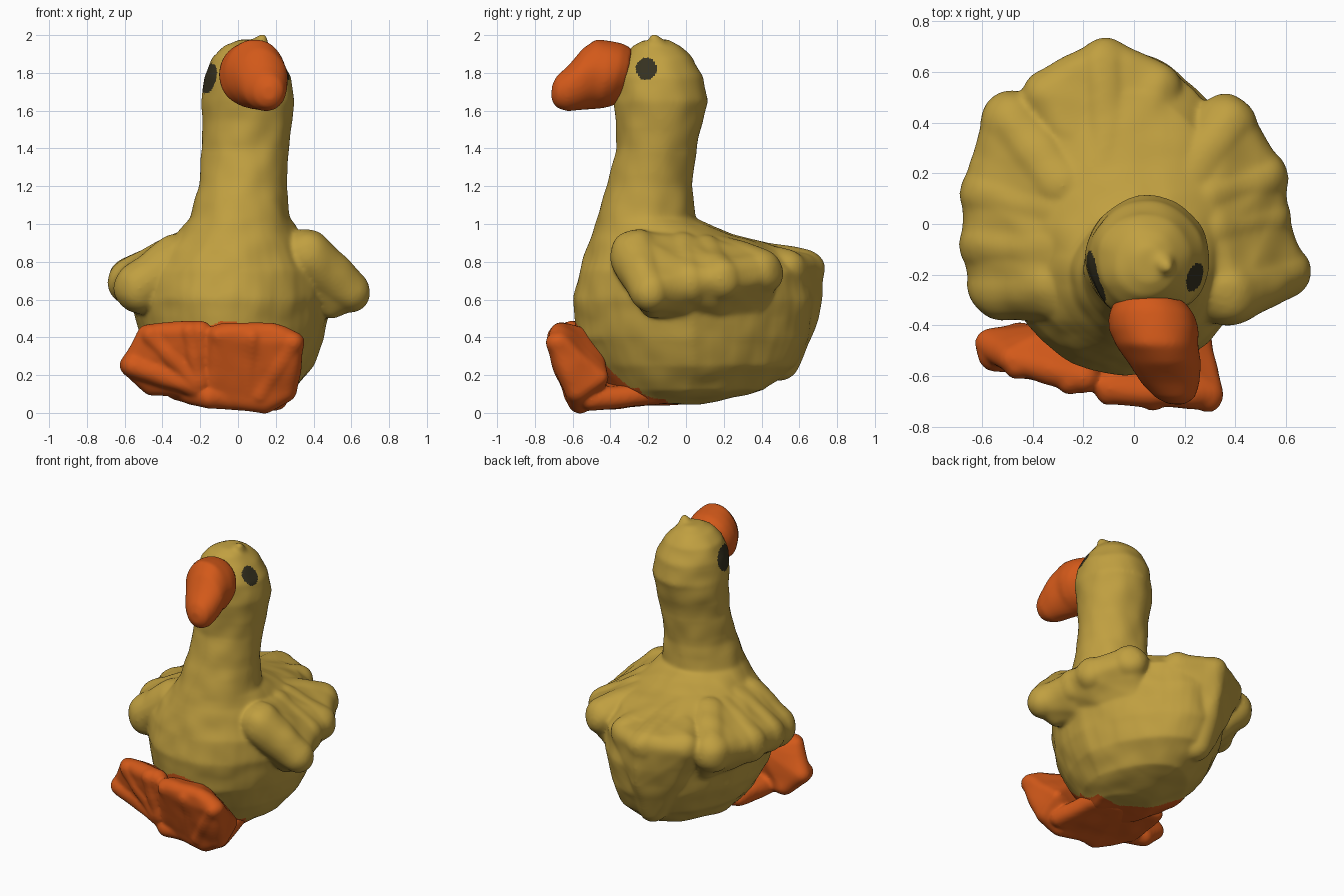
import bpy, bmesh, math
from mathutils import Vector, noise


def material(name, rgb):
    m = bpy.data.materials.new(name)
    m.diffuse_color = (*rgb, 1)
    return m


YELLOW = material("mustard_yellow", (0.53, 0.35, 0.052))
ORANGE = material("burnt_orange", (0.65, 0.10, 0.010))
DARK = material("eye_dark", (0.035, 0.030, 0.014))


def loft(bm, rings, n=48, egg=0.0):
    """Closed tube through rings of (centre, half-axis u, half-axis v); egg narrows the v end."""
    loops = []
    for k, (c, u, v) in enumerate(rings):
        loop = []
        for i in range(n):
            co, si = math.cos(2 * math.pi * i / n), math.sin(2 * math.pi * i / n)
            taper = 1 - egg * max(0, si) if c[2] < 0.9 else 1
            loop.append(bm.verts.new(Vector(c) + Vector(u) * co * taper + Vector(v) * si))
        loops.append(loop)
    for a, b in zip(loops, loops[1:]):
        for i in range(n):
            bm.faces.new((a[i], a[(i + 1) % n], b[(i + 1) % n], b[i]))
    bm.faces.new(loops[0][::-1])
    bm.faces.new(loops[-1])


def hull(bm, balls, shrink=0.0):
    """Convex clay lump wrapped round balls of (x, y, z, radius)."""
    tmp = bmesh.new()
    for x, y, z, r in balls:
        s = bmesh.ops.create_icosphere(tmp, subdivisions=3, radius=r - shrink)["verts"]
        bmesh.ops.translate(tmp, verts=s, vec=(x, y, z))
    bmesh.ops.delete(tmp, geom=tmp.edges[:], context='EDGES_FACES')
    bmesh.ops.convex_hull(tmp, input=tmp.verts[:])
    copy = {}
    for f in tmp.faces:
        for v in f.verts:
            if v not in copy:
                copy[v] = bm.verts.new(v.co)
        bm.faces.new([copy[v] for v in f.verts])
    tmp.free()


def sculpt(name, bm, mats, rule=None, voxel=0.010, smooth=18, bump=0.009):
    """Fuse the lumps into one soft skin and colour its faces by a rule."""
    bmesh.ops.recalc_face_normals(bm, faces=bm.faces[:])
    me = bpy.data.meshes.new(name)
    bm.to_mesh(me)
    bm.free()
    ob = bpy.data.objects.new(name, me)
    bpy.context.collection.objects.link(ob)
    m = ob.modifiers.new("fuse", 'REMESH')
    m.mode = 'VOXEL'
    m.voxel_size = voxel
    m = ob.modifiers.new("soften", 'SMOOTH')
    m.factor = 0.5
    m.iterations = smooth
    dg = bpy.context.evaluated_depsgraph_get()
    new = bpy.data.meshes.new_from_object(ob.evaluated_get(dg))
    ob.modifiers.clear()
    ob.data = new
    new.name = name
    # gentle hand-modelled unevenness
    normals = [v.normal.copy() for v in new.vertices]
    for v, nrm in zip(new.vertices, normals):
        v.co += nrm * bump * noise.noise(v.co * 8)
    new.materials.clear()
    for mat in mats:
        new.materials.append(mat)
    for p in new.polygons:
        p.use_smooth = True
        p.material_index = rule(p.center) if rule else 0
    return ob


# Body, neck and head: (z, x min, x max, y min, y max)
profile = [
    (0.045, -0.18, 0.18, -0.30, 0.08), (0.12, -0.32, 0.30, -0.39, 0.41),
    (0.25, -0.44, 0.40, -0.49, 0.58), (0.40, -0.52, 0.455, -0.575, 0.65),
    (0.60, -0.57, 0.50, -0.60, 0.68), (0.75, -0.55, 0.50, -0.565, 0.65),
    (0.87, -0.45, 0.42, -0.525, 0.52), (0.95, -0.33, 0.33, -0.495, 0.24),
    (1.03, -0.255, 0.275, -0.475, 0.05), (1.20, -0.205, 0.255, -0.42, 0.035),
    (1.40, -0.19, 0.27, -0.365, 0.055), (1.55, -0.19, 0.29, -0.37, 0.09),
    (1.65, -0.19, 0.30, -0.385, 0.115), (1.78, -0.175, 0.28, -0.38, 0.09),
    (1.88, -0.14, 0.225, -0.335, 0.04), (1.945, -0.07, 0.17, -0.29, -0.03),
    (1.975, 0.0, 0.12, -0.23, -0.09)]
bm = bmesh.new()
loft(bm, [(((a + b) / 2, (c + d) / 2, z), ((b - a) / 2, 0, 0), (0, (d - c) / 2, 0))
          for z, a, b, c, d in profile], egg=0.22)

# Wings: feather lumps (root ball, tip ball) webbed together and tucked into the belly
right_wing = [
    ((0.36, -0.26, 0.83, 0.145), (0.59, -0.19, 0.645, 0.11)),
    ((0.30, -0.03, 0.84, 0.12), (0.50, 0.02, 0.69, 0.12)),
    ((0.28, 0.10, 0.82, 0.12), (0.49, 0.18, 0.71, 0.12)),
    ((0.22, 0.18, 0.82, 0.12), (0.36, 0.39, 0.75, 0.125))]
left_wing = [
    ((-0.32, -0.24, 0.81, 0.14), (-0.52, -0.24, 0.66, 0.14)),
    ((-0.30, -0.10, 0.83, 0.13), (-0.56, -0.08, 0.69, 0.13)),
    ((-0.30, 0.05, 0.82, 0.12), (-0.56, 0.12, 0.70, 0.13)),
    ((-0.28, 0.15, 0.82, 0.13), (-0.48, 0.40, 0.72, 0.13))]
for wing in (right_wing, left_wing):
    for f in wing:
        hull(bm, f)
    for f, g in zip(wing, wing[1:]):
        under = [(t[1][0] * 0.84, t[1][1] * 0.9, 0.58, 0.09) for t in (f, g)]
        hull(bm, [*f, *g, *under], shrink=0.012)

# Blunt wedge tail with a flat sloping underside
hull(bm, [(-0.12, 0.655, 0.765, 0.08), (-0.34, 0.50, 0.75, 0.11), (0.07, 0.55, 0.75, 0.10),
          (-0.10, 0.63, 0.52, 0.08), (-0.10, 0.50, 0.27, 0.10), (-0.05, 0.10, 0.84, 0.10)])
hull(bm, [(-0.10, 0.15, 0.85, 0.11), (-0.12, 0.62, 0.755, 0.115)])
hull(bm, [(0.05, 0.20, 0.83, 0.11), (0.08, 0.53, 0.755, 0.11)])

# Little tuft on the crown
hull(bm, [(0.11, -0.15, 1.93, 0.06), (0.13, -0.17, 1.98, 0.028)])


def body_colour(c):
    # eyes
    if c.z > 1.6:
        if c.x > 0.12 and math.hypot((c.y + 0.21) / 0.055, (c.z - 1.82) / 0.06) < 1:
            return 2
        if c.x < -0.02 and math.hypot((c.y + 0.205) / 0.10, (c.z - 1.77) / 0.08) < 1:
            return 2
    # orange patch under the belly, where the feet join, reaching further back on the left
    t = -0.1 - c.y
    if t > 0 and c.z < min(0.07 + 1.75 * t * t, 0.52) and c.x < 0.34:
        return 1
    if c.z < 0.13 and c.y + 0.7 * c.x < -0.08:
        return 1
    return 0


sculpt("body", bm, [YELLOW, ORANGE, DARK], body_colour)

# Beak: (y, centre x, centre z, half width, half height, backward tilt)
beak = [(-0.31, 0.06, 1.79, 0.14, 0.14, 0.2), (-0.365, 0.07, 1.79, 0.17, 0.168, 0.2),
        (-0.42, 0.078, 1.79, 0.178, 0.18, 0.15), (-0.475, 0.09, 1.795, 0.162, 0.185, 0),
        (-0.55, 0.122, 1.765, 0.142, 0.16, 0), (-0.63, 0.145, 1.715, 0.115, 0.118, 0),
        (-0.685, 0.16, 1.70, 0.08, 0.085, 0), (-0.71, 0.165, 1.695, 0.035, 0.04, 0)]
bm = bmesh.new()
loft(bm, [((x, y, z), (w, 0, 0), (0, t * h, h)) for y, x, z, w, h, t in beak])
sculpt("beak", bm, [ORANGE], bump=0.004)

# Feet: sole, two upturned webs filled back to the belly, and toe ridges
bm = bmesh.new()
hull(bm, [(0.2, -0.50, 0.07, 0.06), (-0.32, -0.43, 0.135, 0.07), (-0.15, -0.57, 0.085, 0.06),
          (-0.30, -0.15, 0.13, 0.05), (0.0, -0.15, 0.09, 0.05), (0.15, -0.20, 0.10, 0.05)])
hull(bm, [(0.295, -0.675, 0.37, 0.06), (0.25, -0.58, 0.12, 0.065), (0.14, -0.56, 0.07, 0.07),
          (-0.10, -0.65, 0.41, 0.06), (-0.12, -0.54, 0.11, 0.07), (0.17, -0.665, 0.42, 0.06),
          (0.26, -0.46, 0.19, 0.05), (0.05, -0.50, 0.39, 0.05)])
hull(bm, [(-0.56, -0.48, 0.25, 0.065), (-0.48, -0.53, 0.41, 0.06), (-0.20, -0.61, 0.43, 0.06),
          (-0.15, -0.53, 0.13, 0.07), (-0.45, -0.45, 0.16, 0.065), (-0.3, -0.45, 0.36, 0.05)])
toes = [((0.12, -0.59, 0.10, 0.06), (0.29, -0.685, 0.37, 0.06)),
        ((0.06, -0.58, 0.12, 0.06), (0.08, -0.675, 0.40, 0.06)),
        ((0.0, -0.57, 0.14, 0.06), (-0.10, -0.66, 0.41, 0.055)),
        ((-0.22, -0.56, 0.14, 0.06), (-0.55, -0.51, 0.25, 0.07)),
        ((-0.22, -0.57, 0.17, 0.06), (-0.46, -0.555, 0.41, 0.06)),
        ((-0.2, -0.57, 0.17, 0.06), (-0.25, -0.62, 0.43, 0.055))]
for t in toes:
    hull(bm, t)
sculpt("feet", bm, [ORANGE], smooth=12)
